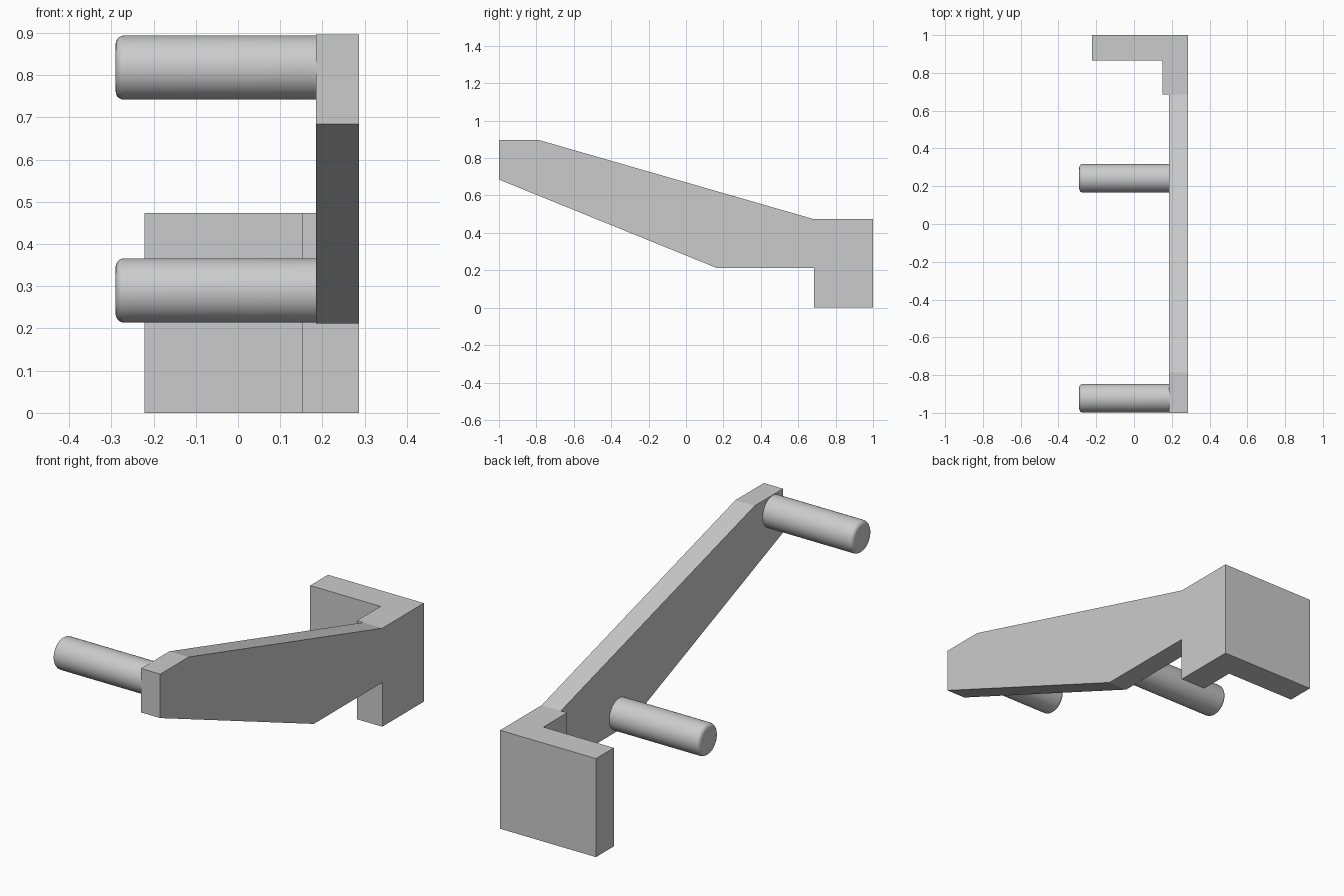
import bpy, bmesh, math
from mathutils import Matrix

cube = bpy.data.objects.get("Cube")
if cube:
    bpy.data.objects.remove(cube, do_unlink=True)

grey = bpy.data.materials.new("light_grey")
grey.use_nodes = True
colour = (0.6, 0.6, 0.6, 1)
grey.diffuse_color = colour
grey.node_tree.nodes["Principled BSDF"].inputs["Base Color"].default_value = colour


def add_object(name, bm):
    bmesh.ops.recalc_face_normals(bm, faces=bm.faces)
    mesh = bpy.data.meshes.new(name)
    bm.to_mesh(mesh)
    bm.free()
    mesh.materials.append(grey)
    obj = bpy.data.objects.new(name, mesh)
    bpy.context.collection.objects.link(obj)
    return obj


def extrude_profile(name, points, offset):
    """Close a flat outline and extrude it by the offset vector."""
    bm = bmesh.new()
    face = bm.faces.new([bm.verts.new(p) for p in points])
    grown = bmesh.ops.extrude_face_region(bm, geom=[face], use_keep_orig=True)
    verts = [g for g in grown["geom"] if isinstance(g, bmesh.types.BMVert)]
    bmesh.ops.translate(bm, verts=verts, vec=offset)
    return add_object(name, bm)


INNER, OUTER = 0.185, 0.287   # side faces of the arm
BACK, HEEL = 1.0, 0.685       # depth range of the mounting bracket
TOP = 0.473

# Sloping arm, ending flush with the bracket
arm_outline = [(-1, 0.685), (0.165, 0.212), (HEEL, 0.212), (HEEL, TOP),
               (-0.785, 0.896), (-1, 0.896)]
extrude_profile("arm", [(INNER, y, z) for y, z in arm_outline],
                (OUTER - INNER, 0, 0))

# L-shaped mounting bracket
bracket_outline = [(OUTER, HEEL), (OUTER, BACK), (-0.222, BACK),
                   (-0.222, 0.865), (0.152, 0.865), (0.152, HEEL)]
extrude_profile("mounting_bracket", [(x, y, 0) for x, y in bracket_outline],
                (0, 0, TOP))


# Round pegs with a softened free end
def add_peg(name, y, z, tip=-0.29, radius=0.076):
    length = INNER - tip
    bm = bmesh.new()
    bmesh.ops.create_cone(bm, cap_ends=True, segments=48, radius1=radius,
                          radius2=radius, depth=length)
    rim = [e for e in bm.edges if all(v.co.z < 0 for v in e.verts)]
    bmesh.ops.bevel(bm, geom=rim, offset=0.02, segments=5, profile=0.5,
                    affect='EDGES')
    turn = Matrix.Rotation(math.radians(90), 4, 'Y')
    move = Matrix.Translation(((tip + INNER) / 2, y, z))
    bmesh.ops.transform(bm, matrix=move @ turn, verts=bm.verts)
    peg = add_object(name, bm)
    bpy.ops.object.select_all(action='DESELECT')
    peg.select_set(True)
    bpy.context.view_layer.objects.active = peg
    bpy.ops.object.shade_smooth_by_angle(angle=math.radians(35))


add_peg("front_peg", -0.922, 0.818)
add_peg("rear_peg", 0.242, 0.29)
